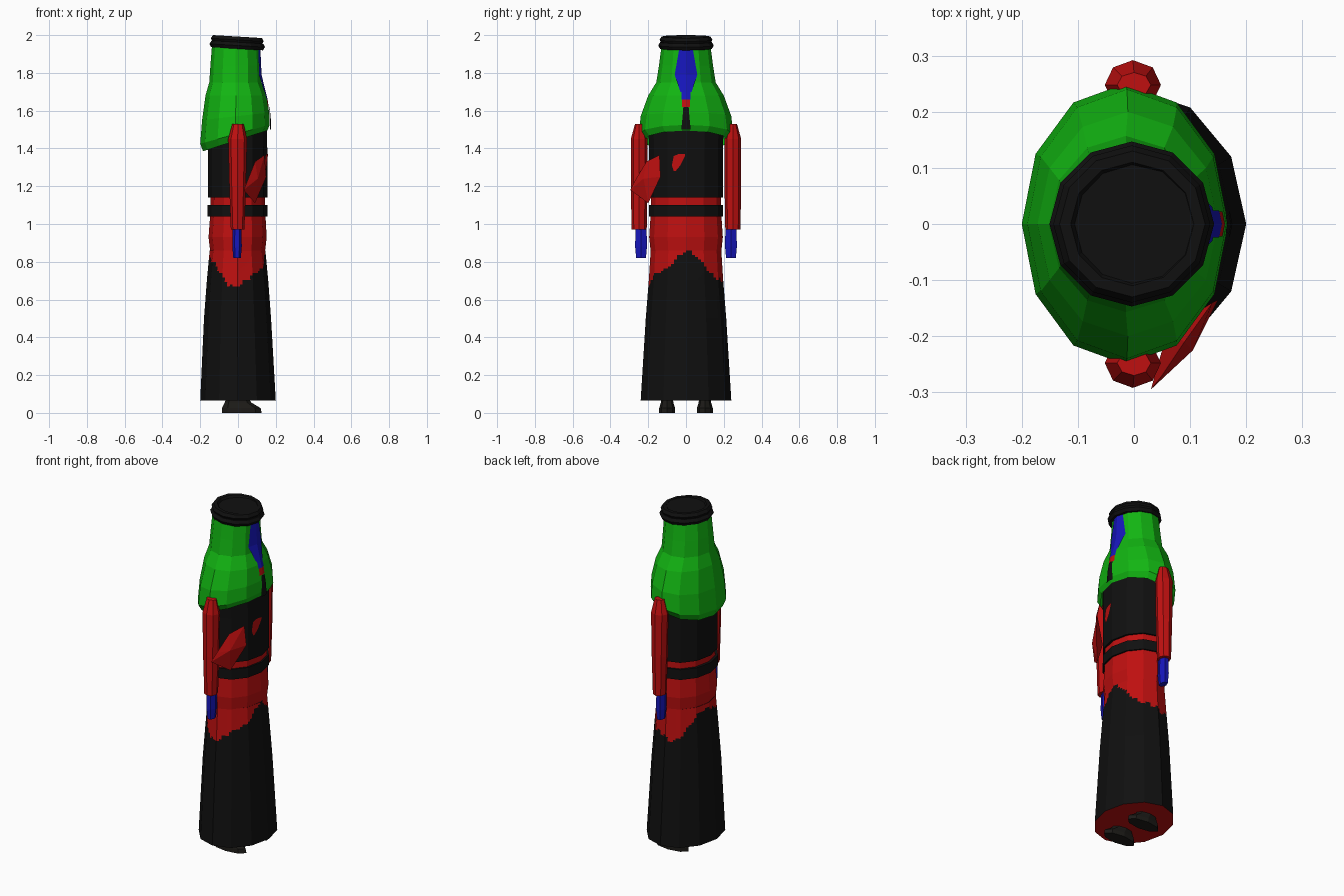
import bpy, bmesh, math
from mathutils import Matrix, Vector

cube = bpy.data.objects.get("Cube")
if cube:
    bpy.data.objects.remove(cube, do_unlink=True)


def material(name, rgb):
    m = bpy.data.materials.new(name)
    m.use_nodes = True
    m.diffuse_color = (*rgb, 1)
    m.node_tree.nodes["Principled BSDF"].inputs["Base Color"].default_value = (*rgb, 1)
    return m


BLACK = material("black cloth", (0.005, 0.005, 0.005))
RED = material("red cloth", (0.52, 0.005, 0.005))
GREEN = material("green cloth", (0.006, 0.46, 0.006))
BLUE = material("blue skin", (0.008, 0.008, 0.5))
SHOE = material("dark shoe", (0.012, 0.011, 0.009))


def finish(name, bm, mats):
    me = bpy.data.meshes.new(name)
    bm.to_mesh(me)
    bm.free()
    for m in mats:
        me.materials.append(m)
    ob = bpy.data.objects.new(name, me)
    bpy.context.collection.objects.link(ob)
    return ob


def loft(name, rings, mats, center=(0, 0), sides=12, sub=1, slope=None, caps=True, rule=None):
    """Skin stacked polygons; each ring is z, back x, front x, half width in y."""
    bm = bmesh.new()
    rows = []
    for i, (z, xb, xf, ry) in enumerate(rings):
        cx, rx = (xb + xf) / 2, (xf - xb) / 2
        corners = [Vector((cx + rx * math.cos(a), ry * math.sin(a)))
                   for a in (math.tau * k / sides for k in range(sides))]
        row = []
        for k in range(sides):
            for s in range(sub):
                p = corners[k].lerp(corners[(k + 1) % sides], s / sub)
                dz = slope[i] * (p.x - cx) / rx if slope else 0
                row.append(bm.verts.new((p.x + center[0], p.y + center[1], z + dz)))
        rows.append(row)
    n = sides * sub
    for lo, hi in zip(rows, rows[1:]):
        for k in range(n):
            f = bm.faces.new((lo[k], lo[(k + 1) % n], hi[(k + 1) % n], hi[k]))
            if rule:
                f.material_index = rule(f.calc_center_median())
    if caps:
        bottom = bm.faces.new(rows[0][::-1])
        bm.faces.new(rows[-1])
        if rule:
            bottom.material_index = 1
    return finish(name, bm, mats)


def ring_at(rings, z):
    for lo, hi in zip(rings, rings[1:]):
        if lo[0] <= z <= hi[0]:
            t = (z - lo[0]) / (hi[0] - lo[0])
            return [a + (b - a) * t for a, b in zip(lo, hi)]
    return rings[-1]


def plate(name, rings, rows, mat, lift=0.004):
    """Thin patch following the front of a loft; each row is z, y from, y to."""
    bm = bmesh.new()
    grid = []
    for z, y0, y1 in rows:
        _, xb, xf, ry = ring_at(rings, z)
        drop = (xf - xb) / 2 * (1 - math.cos(math.pi / 6)) / (ry / 2)
        mid = min(max(0, y0), y1)
        grid.append([bm.verts.new((xf - abs(y) * drop + lift, y, z)) for y in (y0, mid, y1)])
    for lo, hi in zip(grid, grid[1:]):
        for k in range(2):
            bm.faces.new((lo[k], lo[k + 1], hi[k + 1], hi[k]))
    bmesh.ops.remove_doubles(bm, verts=bm.verts[:], dist=0.0005)
    return finish(name, bm, [mat])


# Long skirt: black, with an uneven red lower edge of the tunic
skirt_keys = [(0.065, -0.2, 0.2, 0.24), (0.5, -0.18, 0.175, 0.213),
              (0.7, -0.165, 0.16, 0.197), (0.86, -0.15, 0.145, 0.187)]


def stained(c):
    a = math.atan2(c.y / 0.2, c.x / 0.16)
    edge = 0.845 - 0.165 * abs(math.sin(a)) ** 1.6
    edge += 0.018 * math.sin(5 * a + 1) + 0.008 * math.sin(17 * a)
    return 1 if c.z > edge else 0


fine = [skirt_keys[0]] + [ring_at(skirt_keys, 0.62 + 0.012 * i) for i in range(21)]
fine.insert(1, skirt_keys[1])
loft("skirt", fine, [BLACK, RED], sub=6, rule=stained)

# Tunic, belt and upper body
loft("tunic", [(0.845, -0.146, 0.142, 0.186), (0.93, -0.156, 0.152, 0.195),
               (1.05, -0.147, 0.145, 0.187), (1.15, -0.145, 0.143, 0.185)], [RED])
loft("belt", [(1.04, -0.162, 0.155, 0.197), (1.1, -0.162, 0.155, 0.197)], [BLACK])
torso = [(1.14, -0.16, 0.155, 0.195), (1.4, -0.16, 0.155, 0.195),
         (1.52, -0.155, 0.152, 0.2), (1.6, -0.13, 0.12, 0.16)]
loft("upper_body", torso, [BLACK])
plate("chest_patch", torso, [(1.28, -0.065, -0.055), (1.31, -0.075, -0.03),
                             (1.36, -0.065, -0.005), (1.37, -0.04, -0.005)], RED)

# Hooded cape, hem rising towards the face side
cape = [(1.44, -0.185, 0.155, 0.225), (1.475, -0.2, 0.168, 0.25), (1.57, -0.19, 0.165, 0.24),
        (1.68, -0.172, 0.15, 0.2), (1.75, -0.152, 0.123, 0.157), (1.84, -0.146, 0.118, 0.143),
        (1.94, -0.138, 0.114, 0.13)]
loft("hooded_cape", cape, [GREEN], slope=[0.055, 0.05, 0.02, 0, 0, 0, 0], caps=False)

# Face and the narrow opening below it
plate("face", cape, [(1.7, -0.03, 0.03), (1.79, -0.06, 0.06), (1.92, -0.037, 0.037)], BLUE)
plate("neck", cape, [(1.66, -0.024, 0.024), (1.7, -0.024, 0.024)], BLUE)
plate("collar", cape, [(1.62, -0.022, 0.022), (1.66, -0.022, 0.022)], RED)
plate("cape_gap", cape, [(1.5, -0.025, 0.025), (1.57, -0.018, 0.018), (1.62, -0.014, 0.014)],
      BLACK, 0.008)

# Head cords, slightly tilted, and the crown inside them
for i, (z, radius) in enumerate([(1.945, 0.127), (1.975, 0.12)]):
    bpy.ops.mesh.primitive_torus_add(major_segments=12, minor_segments=6, major_radius=radius,
                                     minor_radius=0.02, location=(-0.004, 0, z),
                                     rotation=(0, 0.06, 0))
    cord = bpy.context.object
    cord.name = "head_cord_" + ("lower", "upper")[i]
    cord.data.materials.append(BLACK)
loft("crown", [(1.93, -0.12, 0.115, 0.115), (1.985, -0.115, 0.108, 0.11)], [BLACK])

# Sleeves, hands and shoes on both sides
for side, s in (("left", 1), ("right", -1)):
    loft(side + "_sleeve", [(0.97, -0.038, 0.034, 0.04), (1.2, -0.046, 0.042, 0.044),
                            (1.45, -0.052, 0.048, 0.044), (1.53, -0.03, 0.03, 0.022)],
         [RED], center=(0, 0.248 * s), sides=8)
    loft(side + "_hand", [(0.82, -0.02, 0.02, 0.03), (0.88, -0.025, 0.025, 0.036),
                          (0.98, -0.024, 0.024, 0.034)],
         [BLUE], center=(-0.005, 0.238 * s), sides=6)
    loft(side + "_shoe", [(0, -0.085, 0.125, 0.042), (0.025, -0.085, 0.12, 0.042),
                          (0.055, -0.07, 0.07, 0.033), (0.09, -0.06, 0.05, 0.03)],
         [SHOE], center=(0, 0.1 * s), sides=8)

# Loose cloth fold hanging by the right sleeve
bm = bmesh.new()
outline = [(0.03, -0.295, 1.18), (0.05, -0.27, 1.23), (0.09, -0.21, 1.33), (0.14, -0.14, 1.365),
           (0.15, -0.135, 1.25), (0.09, -0.2, 1.11)]
hub = bm.verts.new((0.105, -0.225, 1.24))
back = bm.verts.new((0.06, -0.19, 1.23))
rim = [bm.verts.new(p) for p in outline]
for a, b in zip(rim, rim[1:] + rim[:1]):
    bm.faces.new((hub, a, b))
    bm.faces.new((back, b, a))
bmesh.ops.recalc_face_normals(bm, faces=bm.faces[:])
finish("cloth_fold", bm, [RED])
